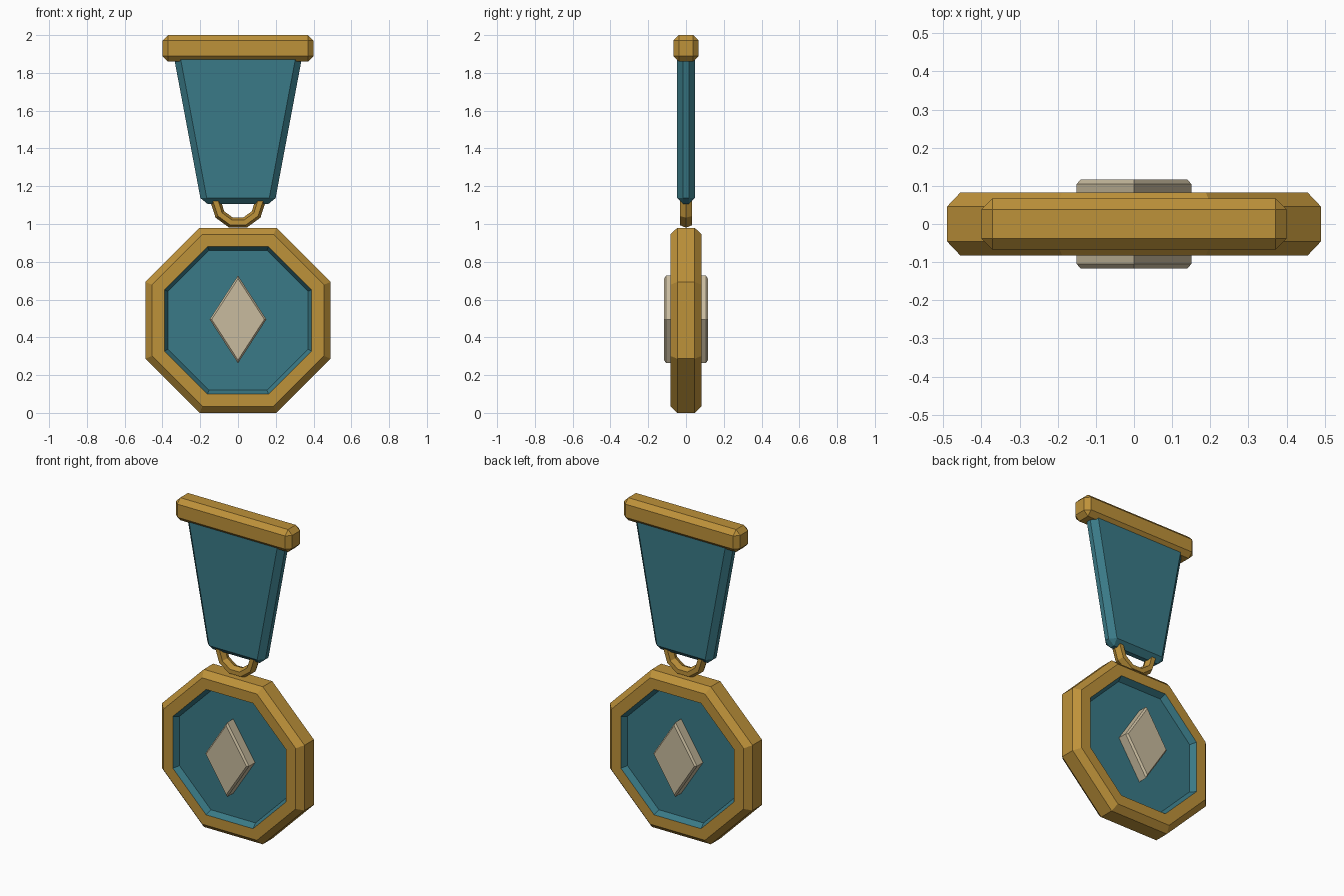
import bpy, bmesh
from math import cos, sin, pi

cube = bpy.data.objects.get("Cube")
if cube:
    bpy.data.objects.remove(cube, do_unlink=True)


def material(name, rgb):
    mat = bpy.data.materials.new(name)
    mat.use_nodes = True
    mat.diffuse_color = (*rgb, 1)
    mat.node_tree.nodes["Principled BSDF"].inputs["Base Color"].default_value = (*rgb, 1)
    return mat


gold = material("gold", (0.515, 0.287, 0.042))
teal = material("teal", (0.042, 0.195, 0.242))
ivory = material("ivory", (0.578, 0.497, 0.342))


def finish(name, bm, mats, bevel=0):
    bmesh.ops.recalc_face_normals(bm, faces=bm.faces)
    mesh = bpy.data.meshes.new(name)
    bm.to_mesh(mesh)
    bm.free()
    obj = bpy.data.objects.new(name, mesh)
    bpy.context.collection.objects.link(obj)
    for mat in mats:
        mesh.materials.append(mat)
    if bevel:
        mod = obj.modifiers.new("chamfer", "BEVEL")
        mod.width = bevel
        mod.segments = 1
        mod.limit_method = "NONE"
    return obj


def loft(name, profile, sides, height, mats, phase=0.0, squash=1.0, closed=False, inlay=False):
    """Join polygon loops of (radius, depth) around the y axis."""
    bm = bmesh.new()
    loops = []
    for radius, y in profile:
        angles = [2 * pi * (i + phase) / sides for i in range(sides)]
        loops.append([bm.verts.new((radius * squash * cos(a), y, height + radius * sin(a)))
                      for a in angles])
    count = len(loops)
    for k in range(count if closed else count - 1):
        a, b = loops[k], loops[(k + 1) % count]
        for i in range(sides):
            j = (i + 1) % sides
            face = bm.faces.new((a[i], a[j], b[j], b[i]))
            # Recess walls take the inlay colour
            face.material_index = int(inlay and k in (0, count - 2))
    if not closed:
        for loop in (loops[0], loops[-1]):
            bm.faces.new(loop).material_index = int(inlay)
    return finish(name, bm, mats)


def mirrored(half):
    return half + [(r, -y) for r, y in reversed(half)]


def slab(name, top, bottom, z_top, z_bottom, depth, mat, bevel):
    """Chamfered slab with its own half width at top and bottom."""
    bm = bmesh.new()
    bmesh.ops.create_cube(bm, size=2)
    for v in bm.verts:
        upper = v.co.z > 0
        v.co.x *= top if upper else bottom
        v.co.y *= depth
        v.co.z = z_top if upper else z_bottom
    return finish(name, bm, [mat], bevel)


# Octagonal medal with a recessed inlay on both faces
corner = 1 / cos(pi / 8)
half = [(0.37, -0.047), (0.39, -0.083), (0.455, -0.083), (0.49, -0.046)]
loft("medal", mirrored([(a * corner, y) for a, y in half]), 8, 0.49,
     [gold, teal], phase=0.5, inlay=True)

# Diamond stud through the medal
loft("diamond_stud", mirrored([(0.215, -0.117), (0.232, -0.105)]), 4, 0.495,
     [ivory], squash=0.648)

# Hanging ring
loft("hanging_ring", [(0.09, 0), (0.104, -0.033), (0.132, -0.033), (0.147, 0),
                      (0.132, 0.033), (0.104, 0.033)],
     10, 1.12, [gold], closed=True)

# Tapered ribbon and top bar
slab("ribbon", 0.346, 0.193, 1.92, 1.105, 0.048, teal, 0.033)
slab("top_bar", 0.4, 0.4, 2.0, 1.86, 0.067, gold, 0.029)
